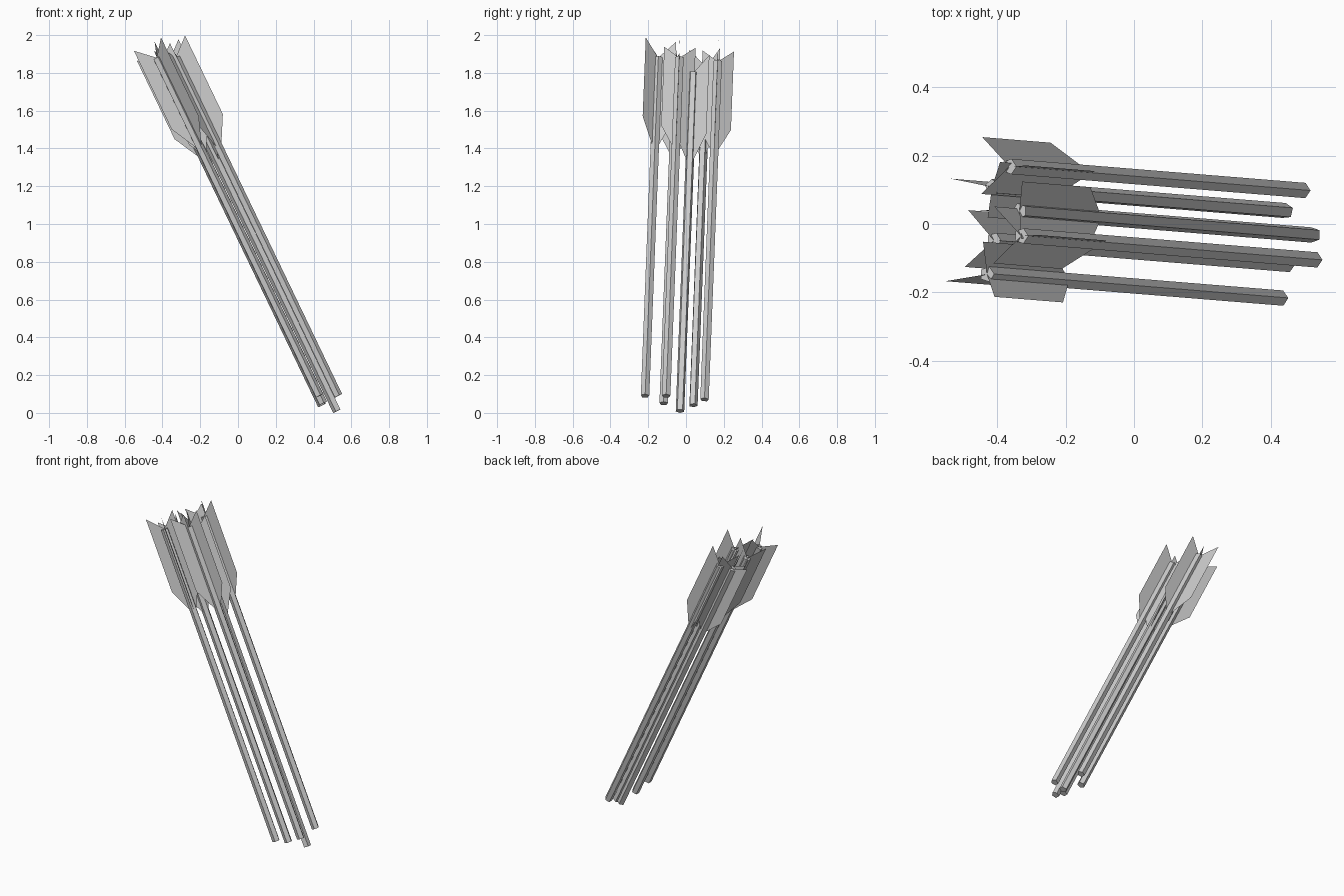
import bpy, bmesh
from math import radians, cos, sin
from mathutils import Vector, Matrix

if "Cube" in bpy.data.objects:
    bpy.data.objects.remove(bpy.data.objects["Cube"])

# Common arrow axis (nock end minus point end) and its frame
SPAN = Vector((-0.86, 0.07, 1.79))
LENGTH = SPAN.length
AXIS = SPAN.normalized()
U = Vector((0, 1, 0)).cross(AXIS).normalized()
V = AXIS.cross(U)
FRAME = Matrix((U, V, AXIS)).transposed().to_4x4()


def make_object(name, bm, matrix):
    mesh = bpy.data.meshes.new(name)
    bm.to_mesh(mesh)
    bm.free()
    ob = bpy.data.objects.new(name, mesh)
    ob.matrix_world = matrix
    bpy.context.collection.objects.link(ob)


def arrow(index, base, roll):
    matrix = Matrix.Translation(base) @ FRAME @ Matrix.Rotation(radians(roll), 4, 'Z')

    # Five-sided shaft
    bm = bmesh.new()
    ring = [bm.verts.new((0.0235 * cos(radians(72 * i)), 0.0235 * sin(radians(72 * i)), 0))
            for i in range(5)]
    bottom = bm.faces.new(ring)
    top = bmesh.ops.extrude_face_region(bm, geom=[bottom], use_keep_orig=True)
    bmesh.ops.translate(bm, vec=(0, 0, LENGTH),
                        verts=[g for g in top["geom"] if isinstance(g, bmesh.types.BMVert)])
    bmesh.ops.recalc_face_normals(bm, faces=bm.faces)
    make_object(f"arrow_shaft_{index}", bm, matrix)

    # Three thin swept feathers around the shaft: (radius, distance from nock)
    profile = [(0, -0.555), (0.096, -0.377), (0.096, 0.085), (0, 0)]
    bm = bmesh.new()
    for k in range(3):
        a = radians(120 * k)
        bm.faces.new([bm.verts.new((r * cos(a), r * sin(a), LENGTH + h)) for r, h in profile])
    make_object(f"arrow_fletching_{index}", bm, matrix)


# Point-end centre and roll of each arrow in the bundle
arrows = [
    ((0.495, 0.098, 0.07), 0),
    ((0.445, 0.038, 0.04), 167),
    ((0.525, -0.032, 0.01), 180),
    ((0.53, -0.105, 0.09), 0),
    ((0.45, -0.118, 0.05), -3),
    ((0.43, -0.217, 0.09), 74),
]
for i, (base, roll) in enumerate(arrows, 1):
    arrow(i, Vector(base), roll)
